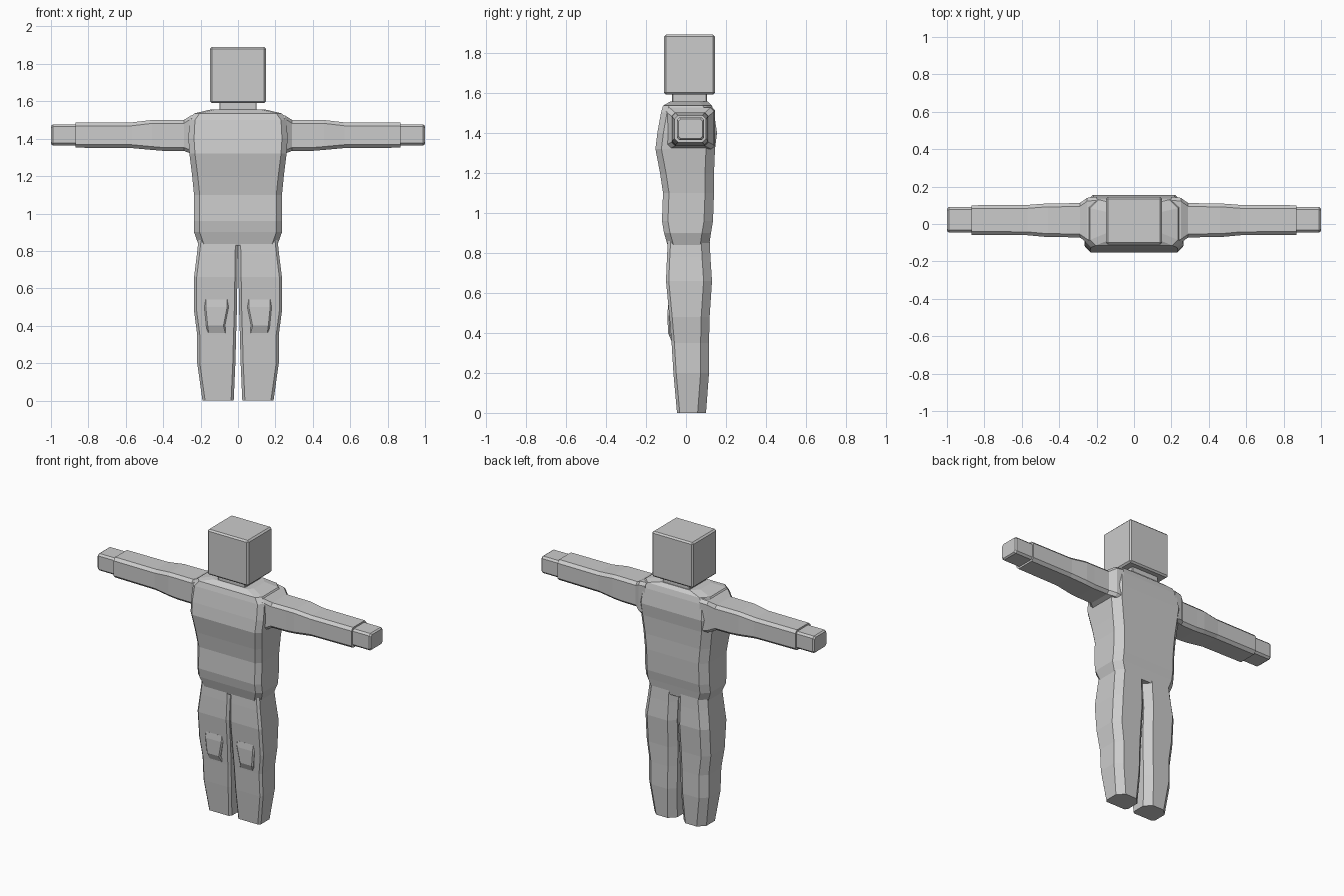
import bpy
import bmesh
from mathutils import Vector

if "Cube" in bpy.data.objects:
    bpy.data.objects.remove(bpy.data.objects["Cube"])

# Single grey body colour
grey = bpy.data.materials.new("plain grey")
grey.use_nodes = True
colour = (0.6, 0.6, 0.6, 1)
grey.diffuse_color = colour
grey.node_tree.nodes["Principled BSDF"].inputs["Base Color"].default_value = colour


def finish(name, bm):
    bmesh.ops.recalc_face_normals(bm, faces=bm.faces)
    mesh = bpy.data.meshes.new(name)
    bm.to_mesh(mesh)
    bm.free()
    mesh.materials.append(grey)
    obj = bpy.data.objects.new(name, mesh)
    bpy.context.collection.objects.link(obj)
    return obj


def outline(a0, a1, b0, b1, low, high):
    """Rectangle with cut corners; low and high are the cuts at the b0 and b1 ends."""
    return [(a0 + low, b0), (a1 - low, b0), (a1, b0 + low), (a1, b1 - high),
            (a1 - high, b1), (a0 + high, b1), (a0, b1 - high), (a0, b0 + low)]


def loft(name, sections, place, low, high):
    """Skin cut-corner rectangles given as (station, a0, a1, b0, b1)."""
    bm = bmesh.new()
    rings = [[bm.verts.new(place(s[0], a, b)) for a, b in outline(*s[1:], low, high)]
             for s in sections]
    for r, q in zip(rings, rings[1:]):
        for i in range(len(r)):
            j = (i + 1) % len(r)
            bm.faces.new((r[i], r[j], q[j], q[i]))
    bm.faces.new(rings[0])
    bm.faces.new(rings[-1])
    return finish(name, bm)


def box(name, x, y, z, bevel):
    bm = bmesh.new()
    bmesh.ops.create_cube(bm, size=1)
    for v in bm.verts:
        v.co = Vector(r[0] + (c + 0.5) * (r[1] - r[0]) for c, r in zip(v.co, (x, y, z)))
    bmesh.ops.bevel(bm, geom=bm.edges[:], offset=bevel, segments=1, affect='EDGES')
    return finish(name, bm)


# Head and neck
box("head", (-0.15, 0.15), (-0.11, 0.145), (1.59, 1.89), 0.01)
box("neck", (-0.1, 0.1), (-0.07, 0.105), (1.52, 1.6), 0.005)

# Torso: height, half width, front, back
torso = [(0.83, 0.21, -0.09, 0.115), (0.9, 0.235, -0.11, 0.125),
         (0.96, 0.235, -0.12, 0.135), (1.1, 0.235, -0.115, 0.14),
         (1.2, 0.245, -0.13, 0.14), (1.32, 0.26, -0.153, 0.145),
         (1.4, 0.265, -0.143, 0.155), (1.5, 0.26, -0.125, 0.14),
         (1.535, 0.235, -0.115, 0.13), (1.555, 0.15, -0.08, 0.11)]
loft("torso", [(z, -w, w, f, b) for z, w, f, b in torso],
     lambda s, a, b: (a, b, s), 0.03, 0.045)

# Arm: reach, front, back, bottom, top
arm = [(0.2, -0.12, 0.145, 1.31, 1.53), (0.25, -0.1, 0.14, 1.32, 1.525),
       (0.29, -0.072, 0.112, 1.335, 1.5), (0.4, -0.07, 0.11, 1.335, 1.5),
       (0.46, -0.07, 0.11, 1.34, 1.5), (0.57, -0.06, 0.102, 1.35, 1.487),
       (0.87, -0.058, 0.1, 1.352, 1.487)]
# Leg: height, inner, outer, front, back
leg = [(0, 0.023, 0.19, -0.045, 0.1), (0.2, 0.014, 0.218, -0.063, 0.115),
       (0.35, 0.01, 0.218, -0.072, 0.115), (0.48, 0.006, 0.235, -0.083, 0.118),
       (0.66, 0.003, 0.235, -0.1, 0.13), (0.78, 0.001, 0.22, -0.095, 0.122),
       (0.87, 0, 0.21, -0.09, 0.118)]

for side, sign in (("left", 1), ("right", -1)):
    def along_x(s, a, b, k=sign):
        return (k * s, a, b)

    def along_z(s, a, b, k=sign):
        return (k * a, b, s)

    loft(side + "_arm", arm, along_x, 0.018, 0.018)
    loft(side + "_hand", [(0.86, -0.045, 0.09, 1.364, 1.476),
                          (0.99, -0.045, 0.09, 1.364, 1.476),
                          (1, -0.038, 0.083, 1.371, 1.469)], along_x, 0.012, 0.012)
    loft(side + "_leg", leg, along_z, 0.014, 0.042)
    # Knee pad with a sloping underside
    loft(side + "_knee", [(0.36, 0.06, 0.165, -0.073, -0.04),
                          (0.4, 0.07, 0.17, -0.09, -0.04),
                          (0.5, 0.05, 0.18, -0.093, -0.04),
                          (0.54, 0.05, 0.18, -0.089, -0.04)],
         along_z, 0.008, 0.008)
